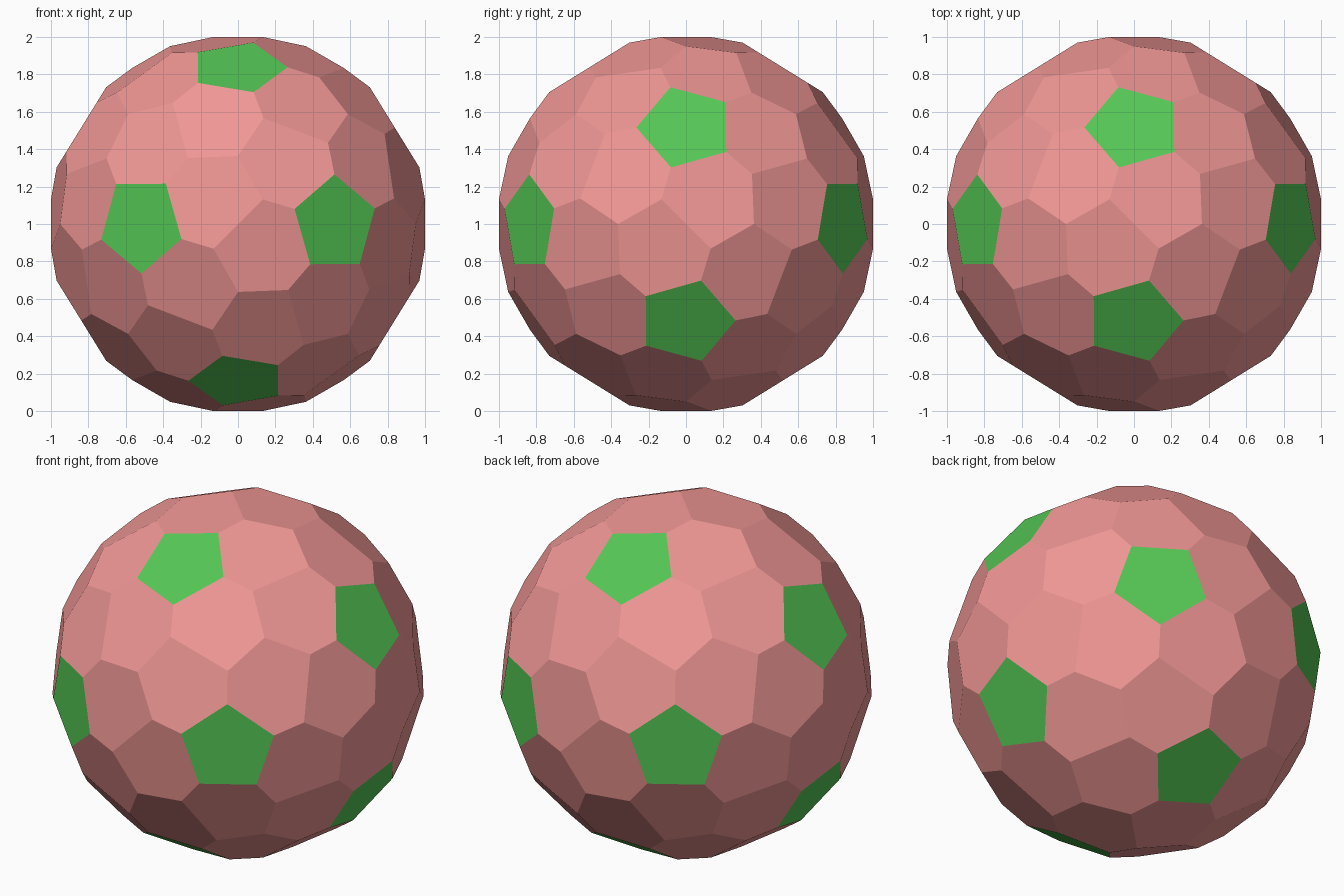
import bpy, bmesh
from math import atan2, pi
from mathutils import Vector, Matrix

if "Cube" in bpy.data.objects:
    bpy.data.objects.remove(bpy.data.objects["Cube"])

# Face planes are stored as vectors q, meaning q . p = 1 for points p on the face
PENT_DIST = 0.984
pent_axis = Vector((-0.5257, -0.8507, 0.0))
pent_plane = pent_axis / PENT_DIST
hex_plane = Vector((-0.136, -1.0, 0.136))


def copies(v):
    """The 12 images of v under axis cycling and paired sign flips."""
    for sx, sy, sz in ((1, 1, 1), (1, -1, -1), (-1, 1, -1), (-1, -1, 1)):
        x, y, z = v.x * sx, v.y * sy, v.z * sz
        for t in ((x, y, z), (z, x, y), (y, z, x)):
            yield Vector(t)


# 12 pentagon planes, then 5 hexagon planes around each pentagon
planes = list(copies(pent_plane))
for k in range(5):
    planes += copies(Matrix.Rotation(k * 2 * pi / 5, 3, pent_axis) @ hex_plane)

# Hull of the plane vectors: each hull triangle becomes one corner of the solid
dual = bmesh.new()
for q in planes:
    dual.verts.new(q)
bmesh.ops.convex_hull(dual, input=dual.verts[:])
dual.normal_update()
dual.verts.ensure_lookup_table()
dual.faces.index_update()

solid = bmesh.new()
corners = []
for f in dual.faces:
    corners.append(solid.verts.new(f.normal / f.normal.dot(f.verts[0].co)))

# Each hull point becomes one flat face, corners sorted around its axis
for v in dual.verts:
    axis = v.co.normalized()
    u = axis.orthogonal().normalized()
    w = axis.cross(u)
    ring = sorted((corners[f.index] for f in v.link_faces),
                  key=lambda c: atan2(c.co.dot(w), c.co.dot(u)))
    face = solid.faces.new(ring)
    face.material_index = 1 if len(ring) == 5 else 0
bmesh.ops.translate(solid, verts=solid.verts[:], vec=(0, 0, 1))

mesh = bpy.data.meshes.new("faceted_ball")
solid.to_mesh(mesh)
solid.free()
dual.free()

# Pink hexagons, green pentagons
for name, col in (("pink", (0.87, 0.31, 0.30, 1)), ("green", (0.09, 0.57, 0.09, 1))):
    mat = bpy.data.materials.new(name)
    mat.diffuse_color = col
    mat.use_nodes = True
    mat.node_tree.nodes["Principled BSDF"].inputs["Base Color"].default_value = mat.diffuse_color
    mesh.materials.append(mat)

ball = bpy.data.objects.new("faceted_ball", mesh)
bpy.context.collection.objects.link(ball)
